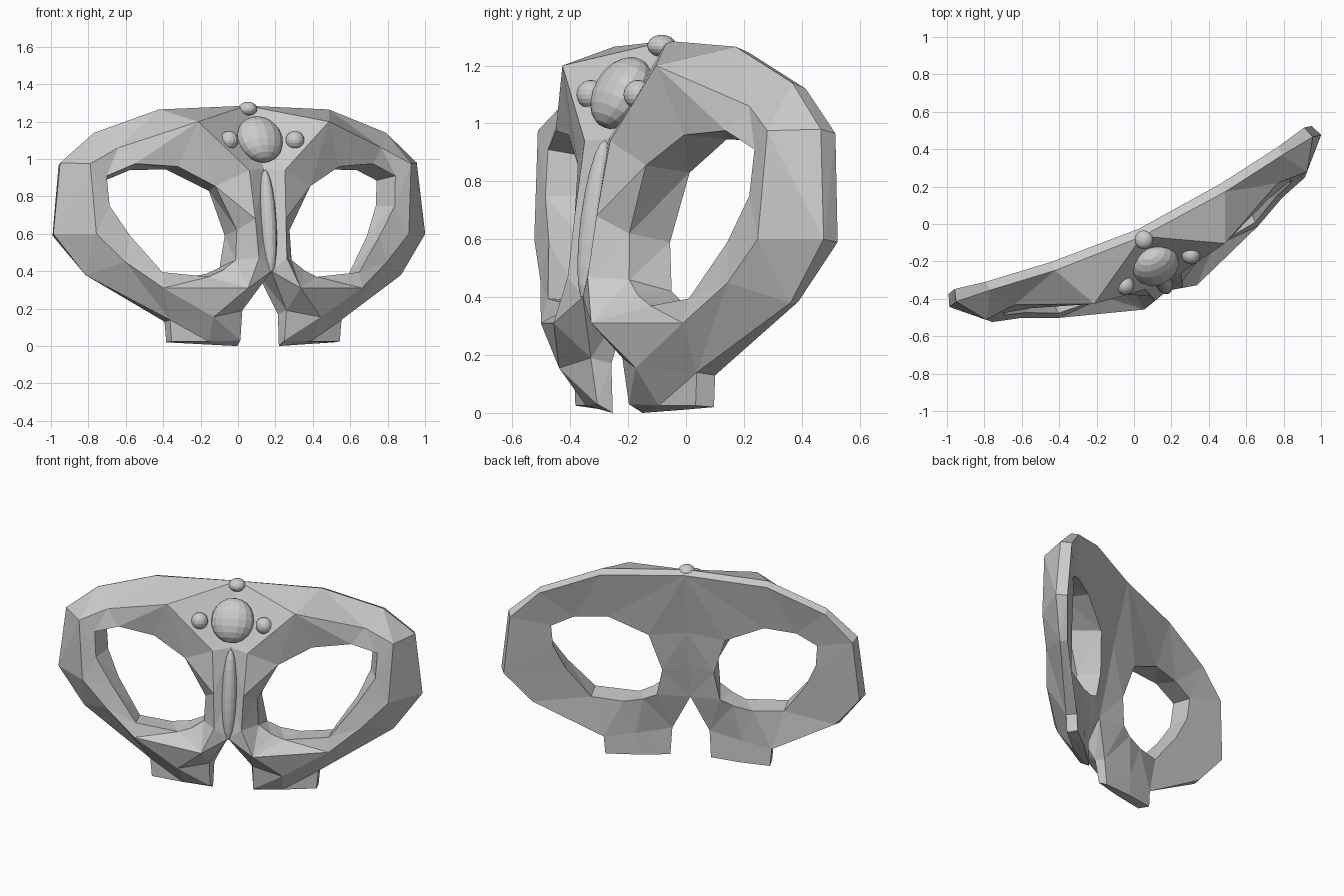
import bpy
import bmesh
from math import radians
from mathutils import Matrix, Vector

default_cube = bpy.data.objects.get("Cube")
if default_cube:
    bpy.data.objects.remove(default_cube, do_unlink=True)

# One plain material
grey = bpy.data.materials.new("light_grey")
grey.use_nodes = True
colour = (0.6, 0.6, 0.6, 1)
grey.diffuse_color = colour
grey.node_tree.nodes["Principled BSDF"].inputs["Base Color"].default_value = colour

# The whole mask is turned about the vertical axis
PLACEMENT = Matrix.Translation((0.011, 0.007, 0)) @ Matrix.Rotation(radians(24.8), 4, 'Z')


def add_object(name, bm, local=Matrix.Identity(4)):
    mesh = bpy.data.meshes.new(name)
    bm.to_mesh(mesh)
    bm.free()
    mesh.materials.append(grey)
    obj = bpy.data.objects.new(name, mesh)
    bpy.context.scene.collection.objects.link(obj)
    obj.matrix_world = PLACEMENT @ local
    return obj


def add_ball(name, centre, size, tilt=0.0, segments=16, rings=10):
    bm = bmesh.new()
    bmesh.ops.create_uvsphere(bm, u_segments=segments, v_segments=rings, radius=1)
    local = (Matrix.Translation(centre) @ Matrix.Rotation(tilt, 4, 'X')
             @ Matrix.Diagonal(Vector(size).to_4d()))
    return add_object(name, bm, local)


# Loops around one eye opening. Every loop starts at the top of the forehead,
# runs out around the temple, under the cheek, over the leg and up the nose.
back_outer = [(0, -.036, 1.265), (.5, 0, 1.245), (.86, .05, 1.12), (1.03, .085, .965),
              (1.07, .075, .59), (.91, 0, .385), (.505, -.13, .13), (.32, -.17, .15),
              (.112, -.24, .17), (0, -.22, .39), (0, -.17, .63), (0, -.13, .85)]
front_outer = [(0, -.08, 1.285), (.5, -.05, 1.265), (.86, 0, 1.14), (1.05, .02, .98),
               (1.095, .01, .6), (.93, -.04, .38), (.505, -.2, .14), (.315, -.345, .155),
               (.13, -.31, .19), (0, -.4, .4), (0, -.345, .65), (0, -.3, .95)]
ridge = [(.385, -.3, 1.2), (.385, -.3, 1.2), (.775, -.125, 1.06), (.945, -.135, .975),
         (.92, -.16, .6), (.77, -.205, .45), (.585, -.29, .31), (.585, -.29, .31),
         (.155, -.44, .31), (.082, -.42, .47), (.09, -.39, .68), (.105, -.345, .94)]
front_inner = [(.28, -.29, .855), (.475, -.235, .96), (.7, -.18, .975), (.85, -.14, .91),
               (.84, -.155, .75), (.735, -.19, .59), (.58, -.265, .395), (.32, -.29, .37),
               (.24, -.3, .405), (.165, -.3, .46), (.155, -.295, .62), (.28, -.29, .855)]
back_inner = [(.23, -.1, .83), (.47, -.07, .945), (.67, -.04, .94), (.8, -.01, .885),
              (.79, -.02, .75), (.72, -.06, .59), (.58, -.13, .385), (.39, -.14, .365),
              (.27, -.15, .385), (.19, -.15, .42), (.155, -.14, .59), (.23, -.1, .83)]
leg_back = [(.495, -.13, .02), (.31, -.17, .01), (.122, -.23, 0)]
leg_front = [(.495, -.2, .025), (.3, -.25, .025), (.13, -.285, .03)]
LEG, APEX = 6, 9   # first leg station, first station on the centre plane

bm = bmesh.new()
verts = {}


def add_face(*points):
    """Make a face, dropping repeated corners."""
    unique = list(dict.fromkeys(points))
    if len(unique) < 3:
        return
    for p in unique:
        if p not in verts:
            verts[p] = bm.verts.new(p)
    bm.faces.new([verts[p] for p in unique])


def bridge(loop_a, loop_b, stations):
    count = len(loop_a)
    for i in stations:
        j = (i + 1) % count
        add_face(loop_a[i], loop_a[j], loop_b[j], loop_b[i])


# Mask shell: front bevels, eye wall and back
everywhere = range(len(ridge))
for first, second in ((front_outer, ridge), (ridge, front_inner),
                      (front_inner, back_inner), (back_inner, back_outer)):
    bridge(first, second, everywhere)
# Outer rim, left open over the leg and along the centre plane
bridge(back_outer, front_outer, [i for i in range(APEX) if i not in (LEG, LEG + 1)])

# Leg below the cheek
top_back = back_outer[LEG:APEX]
top_front = front_outer[LEG:APEX]
for first, second in ((top_back, leg_back), (leg_back, leg_front), (leg_front, top_front)):
    bridge(first, second, range(2))
for end in (0, 2):
    add_face(top_back[end], top_front[end], leg_front[end], leg_back[end])

# Mirror to the other half and close on the centre plane
bmesh.ops.mirror(bm, geom=bm.verts[:] + bm.edges[:] + bm.faces[:], axis='X', merge_dist=0.0005)
bmesh.ops.remove_doubles(bm, verts=bm.verts[:], dist=0.0005)
bmesh.ops.triangulate(bm, faces=bm.faces[:])
bmesh.ops.recalc_face_normals(bm, faces=bm.faces[:])
add_object("mask_frame", bm)

# Forehead and nose ornaments
add_ball("forehead_gem", (0, -.253, 1.105), (.128, .09, .135), tilt=-.55)
for side, label in ((1, "left"), (-1, "right")):
    add_ball(label + "_bead", (side * .194, -.28, 1.1), (.05, .05, .05))
add_ball("top_bead", (0, -.1, 1.268), (.05, .05, .038))
add_ball("nose_ridge", (0, -.355, .665), (.045, .05, .28), tilt=-.14)
